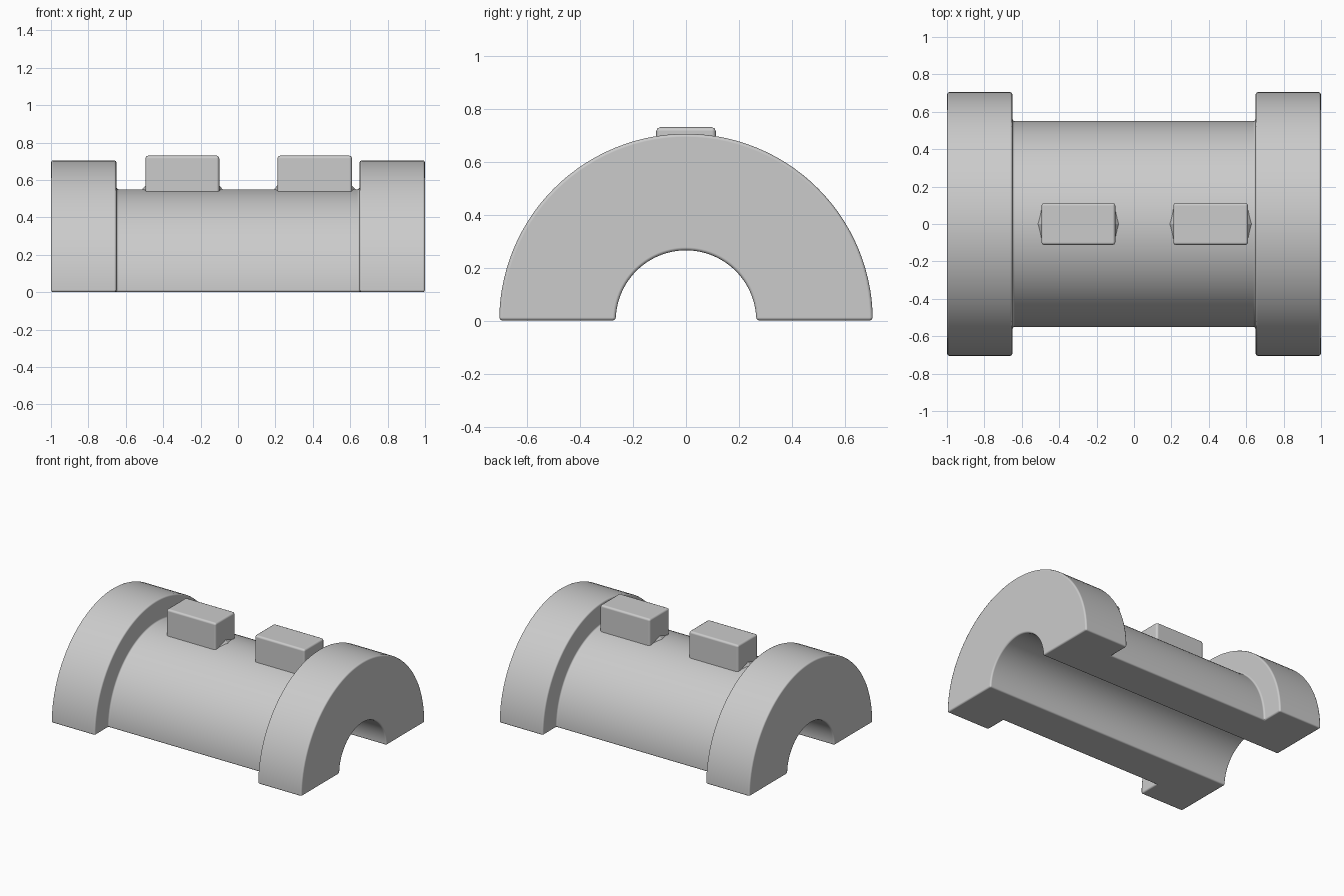
import bpy, bmesh
from math import pi, sin, cos

cube = bpy.data.objects.get("Cube")
if cube:
    bpy.data.objects.remove(cube, do_unlink=True)

grey = bpy.data.materials.new("plain grey")
grey.use_nodes = True
colour = (0.6, 0.6, 0.6, 1)
grey.diffuse_color = colour
grey.node_tree.nodes["Principled BSDF"].inputs["Base Color"].default_value = colour


def finish(name, bm, bevel=0):
    bmesh.ops.recalc_face_normals(bm, faces=bm.faces)
    mesh = bpy.data.meshes.new(name)
    bm.to_mesh(mesh)
    bm.free()
    mesh.materials.append(grey)
    obj = bpy.data.objects.new(name, mesh)
    bpy.context.collection.objects.link(obj)
    if bevel:
        mesh.shade_smooth()
        mod = obj.modifiers.new("soft edges", "BEVEL")
        mod.width = bevel
        mod.segments = 2
        mod.limit_method = "ANGLE"
        mod.harden_normals = True
    return obj


# Half sleeve: flanged wall profile (x, radius) swept over a half turn
BORE, BODY, FLANGE, STEP, END = 0.265, 0.55, 0.705, 0.65, 1.0
half = [(END, BORE), (END, FLANGE), (STEP, FLANGE), (STEP, BODY)]
profile = half + [(-x, r) for x, r in reversed(half)]
SEGMENTS = 56
bm = bmesh.new()
rings = []
for i in range(SEGMENTS + 1):
    a = pi * i / SEGMENTS
    rings.append([bm.verts.new((x, r * cos(a), r * sin(a))) for x, r in profile])
n = len(profile)
for r0, r1 in zip(rings, rings[1:]):
    for j in range(n):
        k = (j + 1) % n
        bm.faces.new((r0[j], r0[k], r1[k], r1[j]))
bm.faces.new(rings[0])
bm.faces.new(rings[-1])
finish("half_sleeve", bm, 0.012)

# Two locating blocks on top, each with a flared foot at its ends
WIDTH, TOP, BASE = 0.225, 0.73, 0.5
for side, x0, x1 in (("right", -0.495, -0.1), ("left", 0.21, 0.61)):
    mid, length = (x0 + x1) / 2, x1 - x0
    bm = bmesh.new()
    bmesh.ops.create_cube(bm, size=1)
    bmesh.ops.scale(bm, vec=(length, WIDTH, TOP - BASE), verts=bm.verts)
    bmesh.ops.translate(bm, vec=(mid, 0, (TOP + BASE) / 2), verts=bm.verts)
    finish(side + "_block", bm, 0.015)

    bm = bmesh.new()
    for s in (-1, 1):
        x = mid + s * (length / 2 - 0.005)
        w = WIDTH / 2 - 0.005
        tip = bm.verts.new((x + s * 0.025, 0, 0.548))
        peak = bm.verts.new((x, 0, 0.575))
        sides = [bm.verts.new((x, y, 0.54)) for y in (-w, w)]
        for v in sides:
            bm.faces.new((tip, peak, v))
        bm.faces.new((tip, *sides))
        bm.faces.new((peak, *sides))
    finish(side + "_block_foot", bm)
